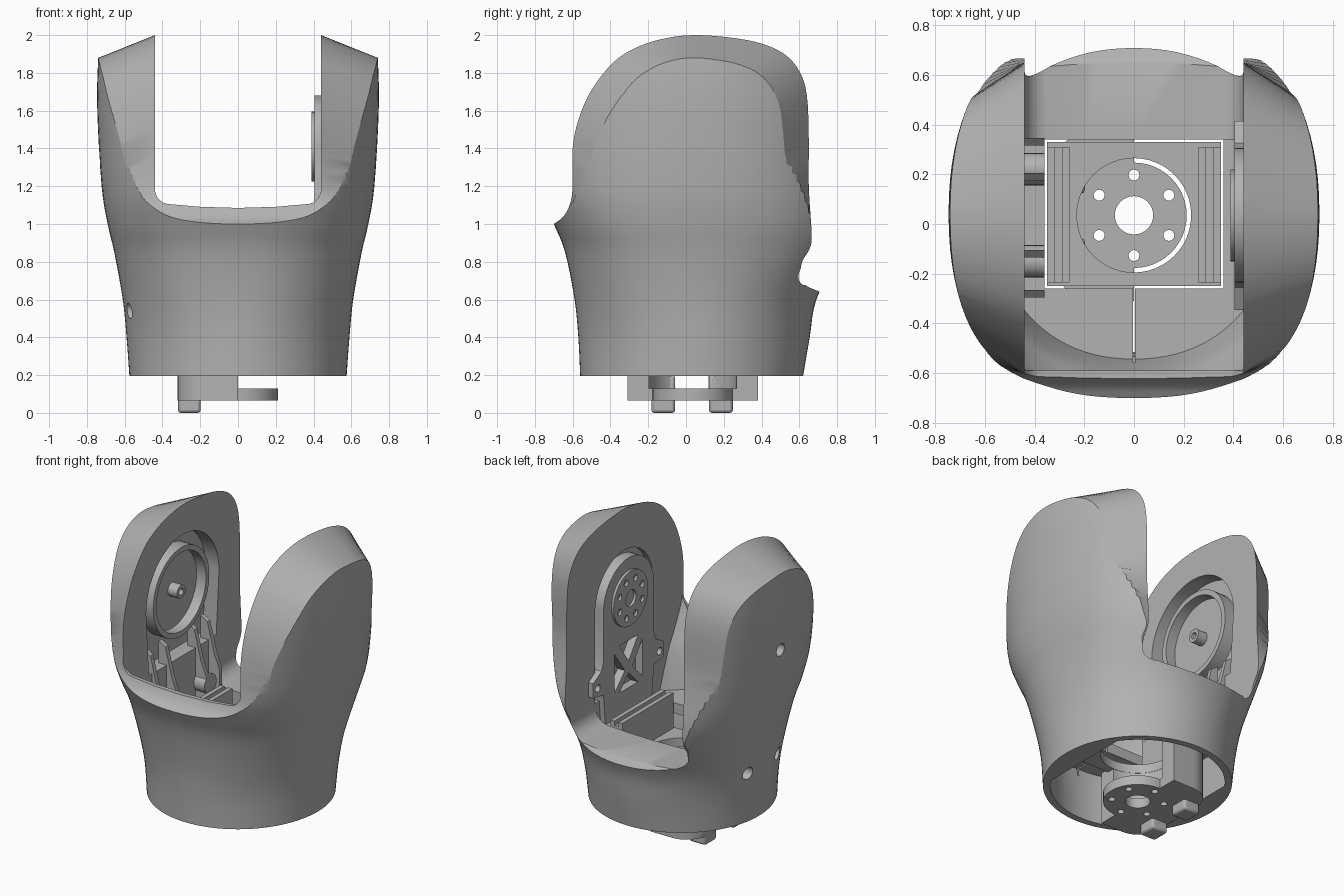
import bpy, bmesh, math
from mathutils import Vector

if "Cube" in bpy.data.objects:
    bpy.data.objects.remove(bpy.data.objects["Cube"])

grey = bpy.data.materials.new("light grey plastic")
grey.use_nodes = True
COLOR = (0.45, 0.45, 0.45, 1)
grey.diffuse_color = COLOR
grey.node_tree.nodes["Principled BSDF"].inputs["Base Color"].default_value = COLOR

CY, CZ = 0.035, 1.41   # joint axis


def loft(name, rings):
    """Skin a solid through rings with equal point counts."""
    bm = bmesh.new()
    rows = [[bm.verts.new(p) for p in ring] for ring in rings]
    n = len(rows[0])
    for a, b in zip(rows, rows[1:]):
        for i in range(n):
            j = (i + 1) % n
            bm.faces.new((a[i], a[j], b[j], b[i]))
    bm.faces.new(rows[0])
    bm.faces.new(rows[-1])
    bmesh.ops.recalc_face_normals(bm, faces=bm.faces)
    mesh = bpy.data.meshes.new(name)
    bm.to_mesh(mesh)
    bm.free()
    mesh.materials.append(grey)
    ob = bpy.data.objects.new(name, mesh)
    bpy.context.collection.objects.link(ob)
    return ob


def prism(name, pts, axis, lo, hi):
    place = {"x": lambda p, d: (d, p[0], p[1]),
             "y": lambda p, d: (p[0], d, p[1]),
             "z": lambda p, d: (p[0], p[1], d)}[axis]
    return loft(name, [[place(p, d) for p in pts] for d in (lo, hi)])


def box(name, x0, x1, y0, y1, z0, z1):
    return prism(name, [(x0, y0), (x1, y0), (x1, y1), (x0, y1)], "z", z0, z1)


def arc(r, a0, a1, n, c):
    return [(c[0] + r * math.cos(math.radians(a0 + (a1 - a0) * i / n)),
             c[1] + r * math.sin(math.radians(a0 + (a1 - a0) * i / n))) for i in range(n + 1)]


def disc(name, r, axis, lo, hi, c, n=48):
    return prism(name, arc(r, 0, 360, n, c)[:-1], axis, lo, hi)


def boolean(ob, cutter, op="DIFFERENCE"):
    mod = ob.modifiers.new("cut", "BOOLEAN")
    mod.object, mod.operation, mod.solver = cutter, op, "EXACT"
    bpy.context.view_layer.objects.active = ob
    bpy.ops.object.modifier_apply(modifier=mod.name)
    bpy.data.objects.remove(cutter)
    return ob


def spline(pts, t):
    """Catmull-Rom point at parameter t along pts."""
    i = min(int(t), len(pts) - 2)
    f = t - i
    p = [Vector(pts[max(0, min(len(pts) - 1, i + k))]) for k in (-1, 0, 1, 2)]
    return 0.5 * (2 * p[1] + (p[2] - p[0]) * f + (2 * p[0] - 5 * p[1] + 4 * p[2] - p[3]) * f * f
                  + (3 * p[1] - p[0] - 3 * p[2] + p[3]) * f ** 3)


# Hull sections: z, half width, front depth, back depth, roundness
HULL = [(0.195, 0.575, 0.6, 0.58, 2), (0.4, 0.59, 0.61, 0.615, 2), (0.6, 0.61, 0.63, 0.65, 2.15),
        (0.85, 0.655, 0.68, 0.77, 2.3), (1.0, 0.69, 0.74, 0.8, 2.4), (1.2, 0.722, 0.83, 0.83, 2.3),
        (1.6, 0.745, 0.88, 0.88, 2.2), (1.88, 0.74, 0.89, 0.89, 2.2), (2.1, 0.72, 0.89, 0.89, 2.2)]


def hull(name, last, inset=0, bottom=0, steps=4, n=96):
    rings = []
    for k in range(last * steps + 1):
        z, a, front, back, e = spline(HULL, k / steps)
        ring = []
        for i in range(n):
            t = 2 * math.pi * i / n
            c, s = math.cos(t), math.sin(t)
            b = back if s > 0 else front
            ring.append((math.copysign(abs(c) ** (2 / e), c) * (a - inset),
                         0.04 + math.copysign(abs(s) ** (2 / e), s) * (b - inset), z))
        rings.append(ring)
    if bottom:
        rings.insert(0, [(x, y, z - bottom) for x, y, z in rings[0]])
    return loft(name, rings)


shell = hull("outer_shell", len(HULL) - 1)

# Side outline with bevelled cheeks, narrowing away from the middle
OUTLINE = [(-0.8, 0.93), (-0.7, 1.0), (-0.645, 1.045), (-0.61, 1.12), (-0.6, 1.22), (-0.6, 1.4),
           (-0.57, 1.55), (-0.5, 1.71), (-0.38, 1.86), (-0.25, 1.94), (-0.1, 1.985), (0.06, 2.0),
           (0.25, 1.985), (0.4, 1.955), (0.52, 1.9), (0.6, 1.81), (0.64, 1.68), (0.65, 1.45),
           (0.65, 1.2), (0.665, 0.95), (0.655, 0.87), (0.615, 0.8), (0.608, 0.72), (0.635, 0.675),
           (0.7, 0.645), (0.85, 0.59)]
side = [spline(OUTLINE, k / 4) for k in range(4 * len(OUTLINE) - 3)]
side += [Vector((0.85, 0.1)), Vector((-0.8, 0.1))]


def side_ring(x):
    t = (abs(x) - 0.44) / 0.3
    ring = []
    for y, z in side:
        w = max(0, min(1, (z - 1.0) / 0.4)) * t
        ring.append((x, y * (1 - 0.3 * w), z - 0.12 * w))
    return ring


boolean(shell, loft("outline", [side_ring(x) for x in (-0.8, -0.44, 0.44, 0.8)]), "INTERSECT")


# Slot between the cheeks, lower at the back
def slot(z, rise, r, y0, y1):
    half = [(0.2, z + rise * 0.3)] + arc(r, -80, 0, 8, (0.44 - r, z + rise + r)) + [(0.44, 2.3)]
    pts = [(-x, h) for x, h in reversed(half)] + [(0, z)] + half
    return prism("slot", pts, "y", y0, y1)


boolean(shell, slot(1.085, 0.02, 0.08, -1, 0.1))
boolean(shell, slot(0.665, 0.01, 0.1, 0, 1))

# Pit behind the front rim, and hollow underside between solid flanks
pit = hull("pit", 5, 0.05)
boolean(pit, box("limit", -0.44, 0.44, -0.59, 0.34, 0.62, 1.18), "INTERSECT")
boolean(shell, pit)
hollow = hull("hollow", 3, 0.045, 0.1)
boolean(hollow, box("limit", -0.43, 0.43, -1, 1, 0, 0.55), "INTERSECT")
boolean(shell, hollow)
boolean(shell, box("well", -0.36, 0.36, -0.26, 0.34, 0.4, 0.9))
boolean(shell, box("slit", -0.005, 0.005, -0.56, -0.2, 0.5, 0.7))


# Arched pockets in the cheeks, and screw holes
def arch(r, bottom, half):
    return arc(r, 0, 180, 32, (CY, CZ)) + [(CY - half, bottom), (CY + half, bottom)]


boolean(shell, prism("pocket", arch(0.39, 0.98, 0.36), "x", -0.54, -0.4))
boolean(shell, prism("pocket", arch(0.31, 0.8, 0.31), "x", 0.4, 0.475))
for y, z, end in ((0.18, 0.54, -0.42), (-0.16, 0.54, -0.42), (CY, 1.36, -0.6)):
    boolean(shell, disc("hole", 0.042, "x", -0.9, end, (y, z), 24))

# Bearing seat on the right cheek
seat = disc("bearing_ring", 0.3, "x", -0.55, -0.45, (CY, CZ))
boolean(seat, disc("bore", 0.265, "x", -0.52, -0.3, (CY, CZ)))
pin = disc("bearing_pin", 0.045, "x", -0.54, -0.45, (CY, CZ), 24)
boolean(pin, disc("bore", 0.022, "x", -0.49, -0.3, (CY, CZ), 16))

# Ribs below the bearing seat
for i, y in enumerate((-0.28, -0.12, 0.19, 0.33)):
    prism("rib_%d" % (i + 1), [(-0.5, 1.13), (-0.45, 1.1), (-0.4, 0.9), (-0.36, 0.8),
                               (-0.36, 0.62), (-0.5, 0.62)], "y", y - 0.015, y + 0.015)

# Hub plate with ears and triangular windows on the left cheek
right = [(0.27, 1.08), (0.29, 1.02), (0.38, 0.97), (0.38, 0.87), (0.27, 0.85), (0.25, 0.64)]
edge = arc(0.27, 0, 180, 32, (CY, CZ)) + [(CY - y, z) for y, z in right] \
    + [(CY + y, z) for y, z in reversed(right)]
plate = prism("hub_plate", edge, "x", 0.405, 0.49)
for s in (-1, 1):
    boolean(plate, prism("window", [(CY + s * 0.04, 0.93), (CY + s * 0.15, 0.82),
                                    (CY + s * 0.15, 1.08)], "x", 0.3, 0.46))
    boolean(plate, disc("ear_hole", 0.025, "x", 0.3, 0.46, (CY + s * 0.33, 0.92), 16))
for z, tip in ((0.8, 0.9), (1.12, 0.98)):
    boolean(plate, prism("window", [(CY - 0.1, z), (CY + 0.1, z), (CY, tip)], "x", 0.3, 0.46))


def bolt_circle(ob, r, hole, count, axis, lo, hi, c, start):
    for k in range(count):
        a = math.radians(start + 360 * k / count)
        boolean(ob, disc("hole", hole, axis, lo, hi,
                         (c[0] + r * math.cos(a), c[1] + r * math.sin(a)), 16))


hub = disc("drive_hub", 0.185, "x", 0.388, 0.45, (CY, CZ))
boolean(hub, disc("bore", 0.055, "x", 0.3, 0.44, (CY, CZ), 24))
bolt_circle(hub, 0.13, 0.022, 8, "x", 0.3, 0.44, (CY, CZ), 22)

# Bracket in the well: floor with round opening, side rails, wall studs
floor = box("bracket_floor", -0.35, 0.35, -0.25, 0.33, 0.4, 0.46)
boolean(floor, disc("opening", 0.23, "z", 0.3, 0.6, (0, CY)))
for s, label in ((-1, "right"), (1, "left")):
    x0, x1 = sorted((s * 0.26, s * 0.35))
    rail = box(label + "_rail", x0, x1, -0.235, 0.31, 0.4, 0.7)
    boolean(rail, box("groove", x0 + 0.03, x1 - 0.03, -0.4, 0.4, 0.67, 0.8))
for i, y in enumerate((-0.15, 0.22)):
    disc("wall_stud_%d" % (i + 1), 0.065, "x", -0.45, -0.36, (y, 0.74), 24)

# Turning flange under the body, with two upright wall pieces and feet
R = 0.16
half = [(0, 0.38)] + arc(R, 90, 180, 10, (R - 0.32, 0.38 - R)) \
    + arc(R, 180, 270, 10, (R - 0.32, R - 0.31)) + [(0, -0.31)]
flange = disc("base_flange", 0.212, "z", 0.065, 0.13, (0, CY))
boolean(flange, prism("half", half, "z", 0.065, 0.13), "UNION")
boolean(flange, disc("bore", 0.077, "z", 0, 0.3, (0, CY), 32))
bolt_circle(flange, 0.162, 0.022, 6, "z", 0, 0.3, (0, CY), 30)
wall = prism("flange_wall", half, "z", 0.12, 0.42)
boolean(wall, disc("inner", 0.232, "z", 0.1, 0.5, (0, CY)))
boolean(wall, box("gap", -0.5, 0.1, -0.06, 0.12, 0.1, 0.27))
for i, y in enumerate((-0.12, 0.185)):
    x = -0.258
    foot = box("foot_%d" % (i + 1), x - 0.06, x + 0.06, y - 0.063, y + 0.063, 0, 0.2)
    bev = foot.modifiers.new("soft", "BEVEL")
    bev.width, bev.segments = 0.015, 2

# Smooth shading with sharp edges kept
for ob in bpy.context.scene.objects:
    ob.select_set(ob.type == "MESH")
bpy.context.view_layer.objects.active = shell
bpy.ops.object.shade_smooth_by_angle(angle=math.radians(28))
